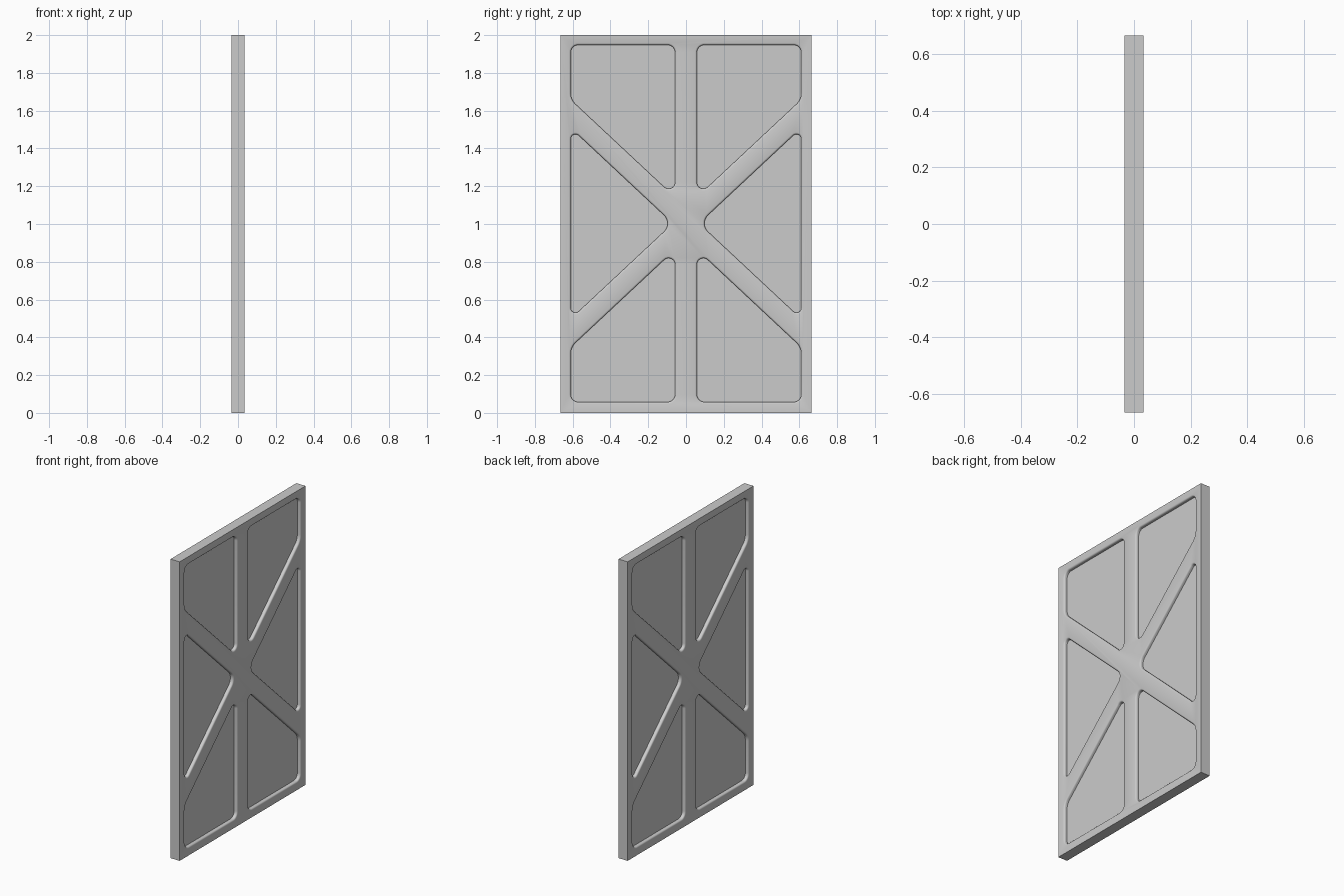
import bpy, bmesh, math
from mathutils import Vector

if "Cube" in bpy.data.objects:
    bpy.data.objects.remove(bpy.data.objects["Cube"])

HALF_T, HALF_W, HEIGHT = 0.034, 0.665, 2.0
DEPTH, FLARE, STEPS = 0.022, 0.010, 8
SLOPE = 0.935          # slope of the diagonal ribs
SIDE, RIB = 0.61, 0.058  # outer and inner edge of the recesses

grey = bpy.data.materials.new("light grey")
grey.use_nodes = True
grey.diffuse_color = (0.6, 0.6, 0.6, 1)
grey.node_tree.nodes["Principled BSDF"].inputs["Base Color"].default_value = (0.6, 0.6, 0.6, 1)


def make_object(name, bm):
    bmesh.ops.recalc_face_normals(bm, faces=bm.faces)
    mesh = bpy.data.meshes.new(name)
    bm.to_mesh(mesh)
    bm.free()
    mesh.materials.append(grey)
    obj = bpy.data.objects.new(name, mesh)
    bpy.context.collection.objects.link(obj)
    return obj


def rounded(corners, grow):
    """Outline with rounded corners, pushed outward by grow."""
    points = []
    for i, (y, z, r) in enumerate(corners):
        p = Vector((y, z))
        d1 = (Vector(corners[i - 1][:2]) - p).normalized()
        d2 = (Vector(corners[(i + 1) % len(corners)][:2]) - p).normalized()
        bisector = (d1 + d2).normalized()
        centre = p + bisector * r / math.sin(d1.angle(d2) / 2)
        n1 = (d1 * bisector.dot(d1) - bisector).normalized()
        n2 = (d2 * bisector.dot(d2) - bisector).normalized()
        points += [centre + n1.slerp(n2, k / STEPS) * (r + grow) for k in range(STEPS + 1)]
    return points


def add_recess(bm, corners, side):
    """Pocket with a softly rounded lip and a flat floor."""
    profile = [(HALF_T + 0.02, FLARE), (HALF_T, FLARE)]
    for a in (30, 60, 90):
        t = math.radians(a)
        profile.append((HALF_T - FLARE * (1 - math.cos(t)), FLARE * (1 - math.sin(t))))
    profile.append((HALF_T - DEPTH, 0))
    loops = [[bm.verts.new((side * x, p.x, p.y)) for p in rounded(corners, g)]
             for x, g in profile]
    for a, b in zip(loops, loops[1:]):
        for i in range(len(a)):
            bm.faces.new((a[i - 1], a[i], b[i], b[i - 1]))
    bm.faces.new(loops[0])
    bm.faces.new(loops[-1])


# Recess outlines: (y, height above the middle, corner radius)
end_panel = [(RIB, 0.945, 0.04), (SIDE, 0.945, 0.04),
             (SIDE, 0.085 + SLOPE * SIDE, 0.08), (RIB, 0.085 + SLOPE * RIB, 0.034)]
rise = SLOPE * (SIDE - 0.07)
side_panel = [(0.07, 0, 0.06), (SIDE, rise, 0.025), (SIDE, -rise, 0.025)]

cutter_bm = bmesh.new()
for side in (1, -1):
    for sy in (1, -1):
        add_recess(cutter_bm, [(sy * y, 1.003 + z, r) for y, z, r in side_panel], side)
        for sz in (1, -1):
            add_recess(cutter_bm, [(sy * y, 1.003 + sz * z, r) for y, z, r in end_panel], side)
cutter = make_object("recess_cutter", cutter_bm)
cutter.hide_render = True

# Slab
slab = bmesh.new()
bmesh.ops.create_cube(slab, size=1)
bmesh.ops.scale(slab, vec=(2 * HALF_T, 2 * HALF_W, HEIGHT), verts=slab.verts)
bmesh.ops.translate(slab, vec=(0, 0, HEIGHT / 2), verts=slab.verts)
panel = make_object("braced_panel", slab)

# Cut the recesses, then smooth the lips
cut = panel.modifiers.new("recesses", "BOOLEAN")
cut.operation = "DIFFERENCE"
cut.solver = "EXACT"
cut.object = cutter
bpy.ops.object.select_all(action="DESELECT")
panel.select_set(True)
bpy.context.view_layer.objects.active = panel
bpy.ops.object.modifier_apply(modifier=cut.name)
bpy.data.objects.remove(cutter)
bpy.ops.object.shade_smooth_by_angle(angle=math.radians(40))
